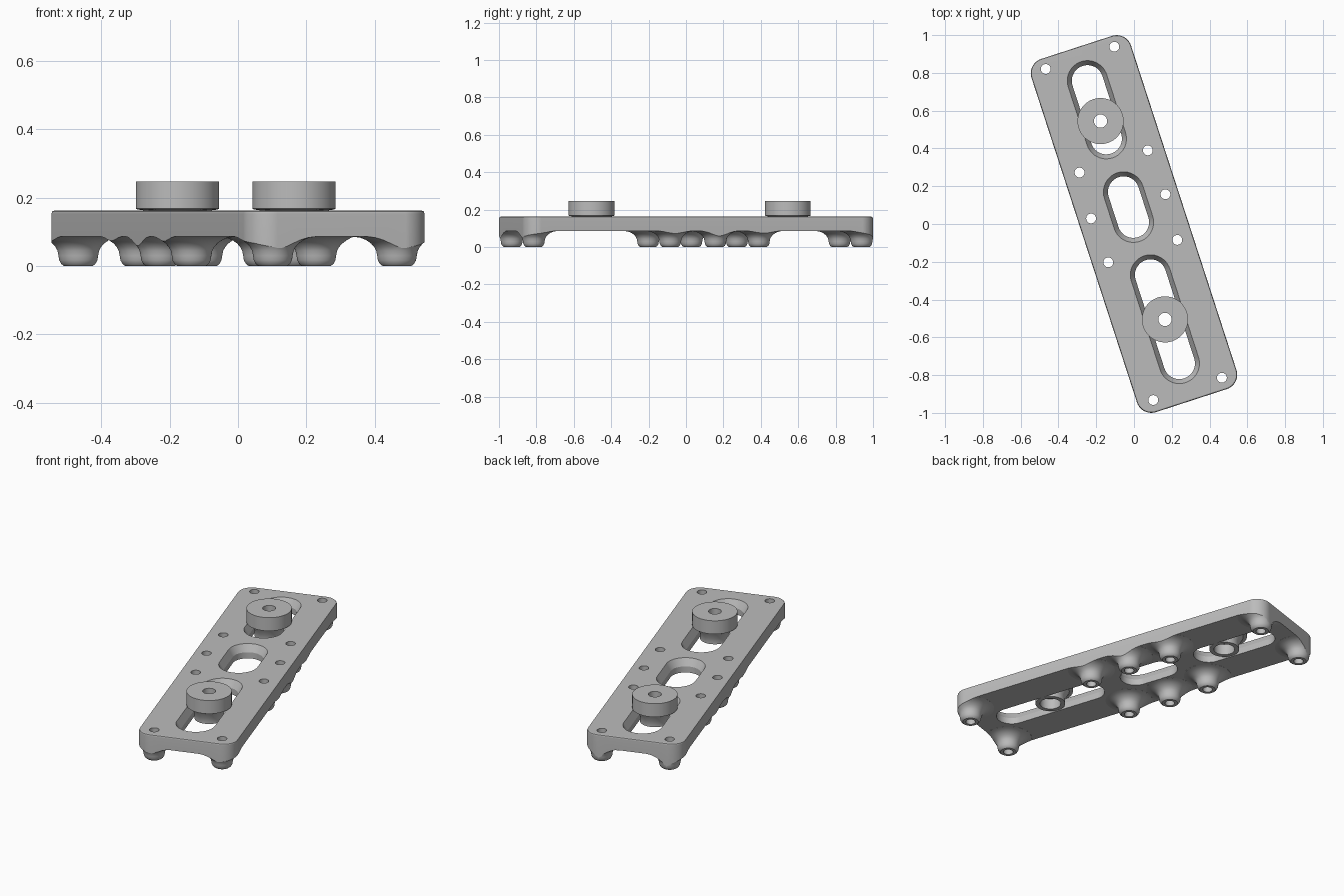
import bpy, bmesh, math
from mathutils import Matrix

if "Cube" in bpy.data.objects:
    bpy.data.objects.remove(bpy.data.objects["Cube"], do_unlink=True)

TOP, BOTTOM = 0.163, 0.086
HALF_W, HALF_L, CORNER = 0.277, 0.983, 0.08
TURN = math.radians(18)

grey = bpy.data.materials.new("matte_grey")
grey.use_nodes = True
grey.diffuse_color = (0.5, 0.5, 0.5, 1)
grey.node_tree.nodes["Principled BSDF"].inputs["Base Color"].default_value = (0.5, 0.5, 0.5, 1)


def make_object(name, bm):
    bmesh.ops.recalc_face_normals(bm, faces=bm.faces)
    mesh = bpy.data.meshes.new(name)
    bm.to_mesh(mesh)
    bm.free()
    mesh.materials.append(grey)
    obj = bpy.data.objects.new(name, mesh)
    bpy.context.collection.objects.link(obj)
    return obj


def rounded(hx, hy, r, steps=12):
    """Rounded rectangle outline; hx and hy reach to the corner centres."""
    pts = []
    for i, (sx, sy) in enumerate([(1, 1), (-1, 1), (-1, -1), (1, -1)]):
        for k in range(steps + 1):
            a = math.pi / 2 * (i + k / steps)
            pts.append((sx * hx + r * math.cos(a), sy * hy + r * math.sin(a)))
    return pts


def loft(name, hx, hy, levels, centre=(0, 0)):
    """Stack rounded outlines; each level is a corner radius and a height."""
    bm = bmesh.new()
    rings = [[bm.verts.new((x + centre[0], y + centre[1], z)) for x, y in rounded(hx, hy, r)]
             for r, z in levels]
    n = len(rings[0])
    for low, high in zip(rings, rings[1:]):
        for i in range(n):
            j = (i + 1) % n
            bm.faces.new((low[i], low[j], high[j], high[i]))
    bm.faces.new(rings[0])
    bm.faces.new(rings[-1])
    bmesh.ops.remove_doubles(bm, verts=bm.verts, dist=1e-5)
    return make_object(name, bm)


def lathe(name, profile, centre, closed=False, steps=48):
    """Spin a radius/height profile round z, capped or closed into a ring."""
    bm = bmesh.new()
    rings = []
    for r, z in profile:
        rings.append([bm.verts.new((centre[0] + r * math.cos(math.tau * k / steps),
                                    centre[1] + r * math.sin(math.tau * k / steps), z))
                      for k in range(steps)])
    pairs = list(zip(rings, rings[1:]))
    if closed:
        pairs.append((rings[-1], rings[0]))
    else:
        bm.faces.new(rings[0])
        bm.faces.new(rings[-1])
    for low, high in pairs:
        for i in range(steps):
            j = (i + 1) % steps
            bm.faces.new((low[i], low[j], high[j], high[i]))
    return make_object(name, bm)


def combine(target, tool, operation):
    mod = target.modifiers.new(operation, 'BOOLEAN')
    mod.operation = operation
    mod.solver = 'EXACT'
    mod.object = tool
    bpy.context.view_layer.update()
    bpy.context.view_layer.objects.active = target
    bpy.ops.object.modifier_apply(modifier=mod.name)
    bpy.data.objects.remove(tool, do_unlink=True)


def finish(obj):
    obj.data.transform(Matrix.Rotation(TURN, 4, 'Z'))
    bpy.ops.object.select_all(action='DESELECT')
    obj.select_set(True)
    bpy.context.view_layer.objects.active = obj
    bpy.ops.object.shade_smooth_by_angle(angle=math.radians(28))
    mod = obj.modifiers.new("even_normals", 'WEIGHTED_NORMAL')
    mod.keep_sharp = True


# Oversized slab that gets trimmed to the plate outline
plate = loft("slotted_plate", 0.4, 1.1, [(0.05, BOTTOM), (0.05, 0.3)])

# Bulging feet that flare into the underside, one round each screw hole
foot_profile = [(0.042, 0), (0.05, 0.006), (0.056, 0.017), (0.058, 0.03), (0.061, 0.045),
                (0.067, 0.056), (0.076, 0.066), (0.09, 0.076), (0.108, 0.083),
                (0.127, 0.0857), (0.13, 0.1)]
screw_spots = [(side * x, y) for side in (-1, 1)
               for x, y in [(0.191, 0.925), (0.19, 0.348), (0.207, 0.098),
                            (0.192, -0.151), (0.191, -0.918)]]
for spot in screw_spots:
    combine(plate, lathe("foot", foot_profile, spot), 'UNION')

# Trim to the rounded outline with a softened top edge
outline = loft("outline", HALF_W - CORNER, HALF_L - CORNER,
               [(CORNER, -0.1), (CORNER, TOP - 0.01), (CORNER - 0.003, TOP - 0.003),
                (CORNER - 0.01, TOP)])
combine(plate, outline, 'INTERSECT')

# Three slots with sloping rims
for y, reach in [(0.636, 0.161), (0.094, 0.084), (-0.53, 0.246)]:
    cutter = loft("slot_cutter", 0, reach,
                  [(0.083, -0.1), (0.083, 0.122), (0.107, TOP), (0.107, 0.3)], (0, y))
    combine(plate, cutter, 'DIFFERENCE')

# Screw holes through plate and feet
for spot in screw_spots:
    combine(plate, lathe("hole_cutter", [(0.026, -0.1), (0.026, 0.3)], spot, steps=32),
            'DIFFERENCE')
finish(plate)

# Sliding knobs: a wide cap above the plate and a tapered stem in the slot
knob_profile = [(0.035, 0.247), (0.122, 0.247), (0.122, 0.168), (0.116, 0.165), (0.102, 0.164),
                (0.08, 0.122), (0.08, 0.088), (0.056, 0.088), (0.056, 0.15), (0.035, 0.15)]
for name, y in [("rear_knob", 0.573), ("front_knob", -0.531)]:
    finish(lathe(name, knob_profile, (0, y), closed=True, steps=64))
